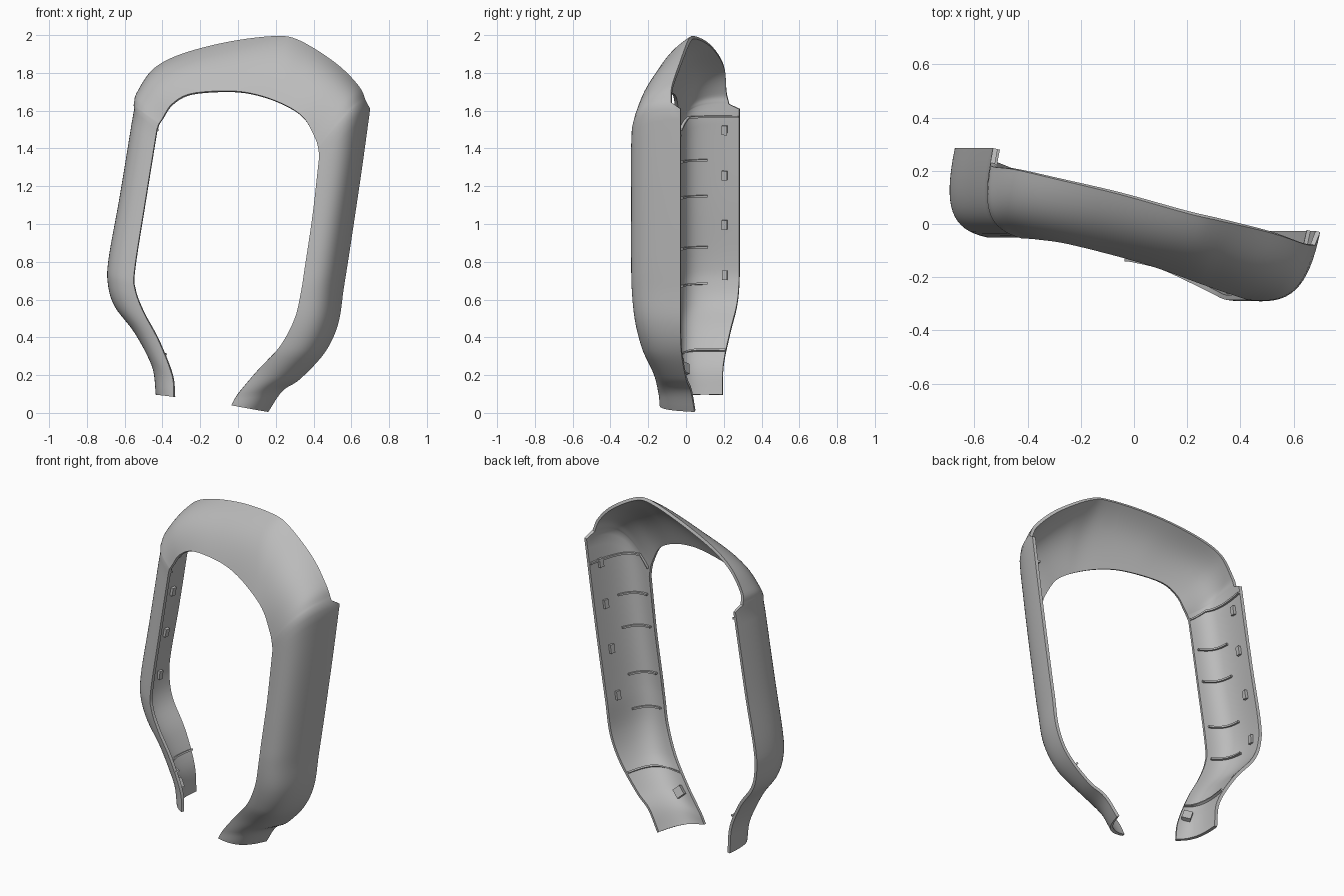
import bpy
from mathutils import Vector

cube = bpy.data.objects.get("Cube")
if cube:
    bpy.data.objects.remove(cube, do_unlink=True)

# One plain grey plastic
GREY = (0.5, 0.5, 0.5, 1.0)
grey = bpy.data.materials.new("grey_plastic")
grey.use_nodes = True
grey.diffuse_color = GREY
grey.node_tree.nodes["Principled BSDF"].inputs["Base Color"].default_value = GREY

# Stations along the frame: inner edge xyz, then back edge xyz
RIGHT_LEG = [
    (-.34, -.055, .085, -.43, .195, .095), (-.35, -.05, .2, -.445, .2, .25),
    (-.42, -.05, .38, -.53, .235, .42), (-.5, -.05, .53, -.635, .27, .56),
    (-.545, -.05, .65, -.67, .283, .68), (-.548, -.05, .76, -.665, .285, .82),
    (-.49, -.05, 1.13, -.605, .285, 1.15), (-.43, -.05, 1.5, -.53, .285, 1.61)]
ARCH = [
    (-.42, -.055, 1.53, -.54, .23, 1.635), (-.4, -.055, 1.56, -.53, .215, 1.7),
    (-.35, -.06, 1.635, -.45, .205, 1.82), (-.25, -.075, 1.69, -.3, .17, 1.9),
    (-.05, -.125, 1.705, -.05, .11, 1.965), (.1, -.17, 1.685, .2, .04, 1.995),
    (.25, -.225, 1.63, .33, .01, 1.97), (.35, -.26, 1.56, .52, -.035, 1.85),
    (.41, -.28, 1.45, .64, -.075, 1.73), (.425, -.285, 1.4, .68, -.08, 1.645)]
LEFT_LEG = [
    (.43, -.285, 1.36, .7, -.03, 1.61), (.395, -.285, 1.05, .65, -.03, 1.25),
    (.355, -.285, .78, .59, -.03, .85), (.335, -.282, .65, .56, -.03, .66),
    (.3, -.265, .5, .53, -.03, .47), (.22, -.225, .35, .46, -.025, .32),
    (.1, -.17, .22, .33, 0, .18), (0, -.145, .1, .235, .025, .115),
    (-.035, -.14, .04, .16, .045, .005)]

BACK = Vector((.2, .98, -.03)).normalized()   # direction the side walls run
STEPS, SAMPLES, WALL = 6, 16, .018


def smooth_path(stations):
    """Catmull-Rom interpolation of whole stations."""
    pts = [Vector(s) for s in stations]
    pts = [2 * pts[0] - pts[1]] + pts + [2 * pts[-1] - pts[-2]]
    out = []
    for a, b, c, d in zip(pts, pts[1:], pts[2:], pts[3:]):
        for k in range(STEPS):
            t = k / STEPS
            out.append(b + (c - a) * (t / 2) + (2 * a - 5 * b + 4 * c - d) * (t * t / 2)
                       + (3 * b - a - 3 * c + d) * (t ** 3 / 2))
    return out + [pts[-2]]


def section(station):
    """Rounded corner from the inner edge, over the front, to the back edge."""
    inner, back = Vector(station[:3]), Vector(station[3:])
    span = back - inner
    corner = inner + span - BACK * span.dot(BACK)
    rise = min(max((back.z - 1.6) / .35, 0), 1)
    bulge = 1 - .6 * rise
    if back.z < .3:
        bulge = .75 + .25 * max(back.z - .1, 0) / .2
    corner = corner.lerp((inner + back) / 2, 1 - bulge)
    p, q = inner.lerp(corner, .75), back.lerp(corner, .75)
    ring = []
    for j in range(SAMPLES + 1):
        t = j / SAMPLES
        u = 1 - t
        ring.append(inner * u ** 3 + p * (3 * u * u * t) + q * (3 * u * t * t) + back * t ** 3)
    return ring


def finish(obj, angle=.6):
    obj.data.materials.append(grey)
    bpy.ops.object.select_all(action='DESELECT')
    obj.select_set(True)
    bpy.context.view_layer.objects.active = obj
    for m in list(obj.modifiers):
        bpy.ops.object.modifier_apply(modifier=m.name)
    bpy.ops.object.shade_smooth_by_angle(angle=angle)


def add_mesh(name, verts, faces):
    mesh = bpy.data.meshes.new(name)
    mesh.from_pydata(verts, [], faces)
    obj = bpy.data.objects.new(name, mesh)
    bpy.context.collection.objects.link(obj)
    return obj


# Shell: one skin over both legs and the arch, thickened inwards
legs = {"right": [section(s) for s in smooth_path(RIGHT_LEG)],
        "left": [section(s) for s in smooth_path(LEFT_LEG)]}
rings = legs["right"] + [section(s) for s in smooth_path(ARCH)] + legs["left"]
row = SAMPLES + 1
shell = add_mesh("frame_shell", [v for r in rings for v in r],
                 [(i * row + j, (i + 1) * row + j, (i + 1) * row + j + 1, i * row + j + 1)
                  for i in range(len(rings) - 1) for j in range(SAMPLES)])
thick = shell.modifiers.new("thickness", 'SOLIDIFY')
thick.thickness, thick.offset = WALL, -1
finish(shell)


def frame_at(leg, j, height):
    """Point, leg direction, across direction and inward normal on a leg."""
    i = min(range(len(leg) - 1), key=lambda n: abs(leg[n][j].z - height))
    k = min(max(j, 1), SAMPLES - 1)
    a, b = leg[i][j], leg[i + 1][j]
    f = min(max((height - a.z) / (b.z - a.z), -1), 1)
    along = (b - a).normalized()
    across = (leg[i][k + 1] - leg[i][k - 1]).normalized()
    return a.lerp(b, f), along, across, across.cross(along).normalized()


def add_rib(name, leg, height, first, last):
    """Thin strip standing on the inside of the shell."""
    verts, faces = [], []
    for j in range(first, last + 1):
        mid = frame_at(leg, SAMPLES // 2, height)[0].z
        drift = (leg[len(leg) // 2][j].z - leg[len(leg) // 2][SAMPLES // 2].z) * .5
        p, along, _, inward = frame_at(leg, j, mid + drift)
        for side, depth in ((-1, .5), (1, .5), (1, 1.8), (-1, 1.8)):
            verts.append(p + along * side * .005 + inward * WALL * depth)
    count = last - first
    for n in range(count):
        for e in range(4):
            g = (e + 1) % 4
            faces.append((n * 4 + e, n * 4 + g, n * 4 + 4 + g, n * 4 + 4 + e))
    faces += [(3, 2, 1, 0), tuple(count * 4 + e for e in range(4))]
    finish(add_mesh(name, verts, faces))


def add_block(name, leg, j, height, size):
    """Small block on the inside, sized along, across and inwards."""
    p, along, across, inward = frame_at(leg, j, height)
    across = inward.cross(along).normalized()
    verts = [p + along * (a * size[0]) + across * (b * size[1]) + inward * (WALL * .5 + c * size[2])
             for c in (0, 1) for a, b in ((-.5, -.5), (.5, -.5), (.5, .5), (-.5, .5))]
    faces = [(3, 2, 1, 0), (4, 5, 6, 7)]
    faces += [(e, (e + 1) % 4, (e + 1) % 4 + 4, e + 4) for e in range(4)]
    finish(add_block_mesh(name, verts, faces))


add_block_mesh = add_mesh

# Ribs, clips and locating tab inside each leg
for side, drop in (("right", 0), ("left", .1)):
    leg = legs[side]
    for n, height in enumerate((.68, .88, 1.15, 1.34)):
        add_rib(f"{side}_rib_{n + 1}", leg, height - drop, 1, 11)
    add_rib(f"{side}_lower_rib", leg, .32 - drop / 2, 0, SAMPLES)
    add_rib(f"{side}_upper_rib", leg, 1.57 - drop, 0, SAMPLES)
    for n, height in enumerate((.73, 1.0, 1.26, 1.5)):
        add_block(f"{side}_clip_{n + 1}", leg, SAMPLES - 2, height - drop / 2, (.05, .028, .025))
    add_block(f"{side}_locating_tab", leg, 3, .23 - drop / 2, (.055, .05, .035))
